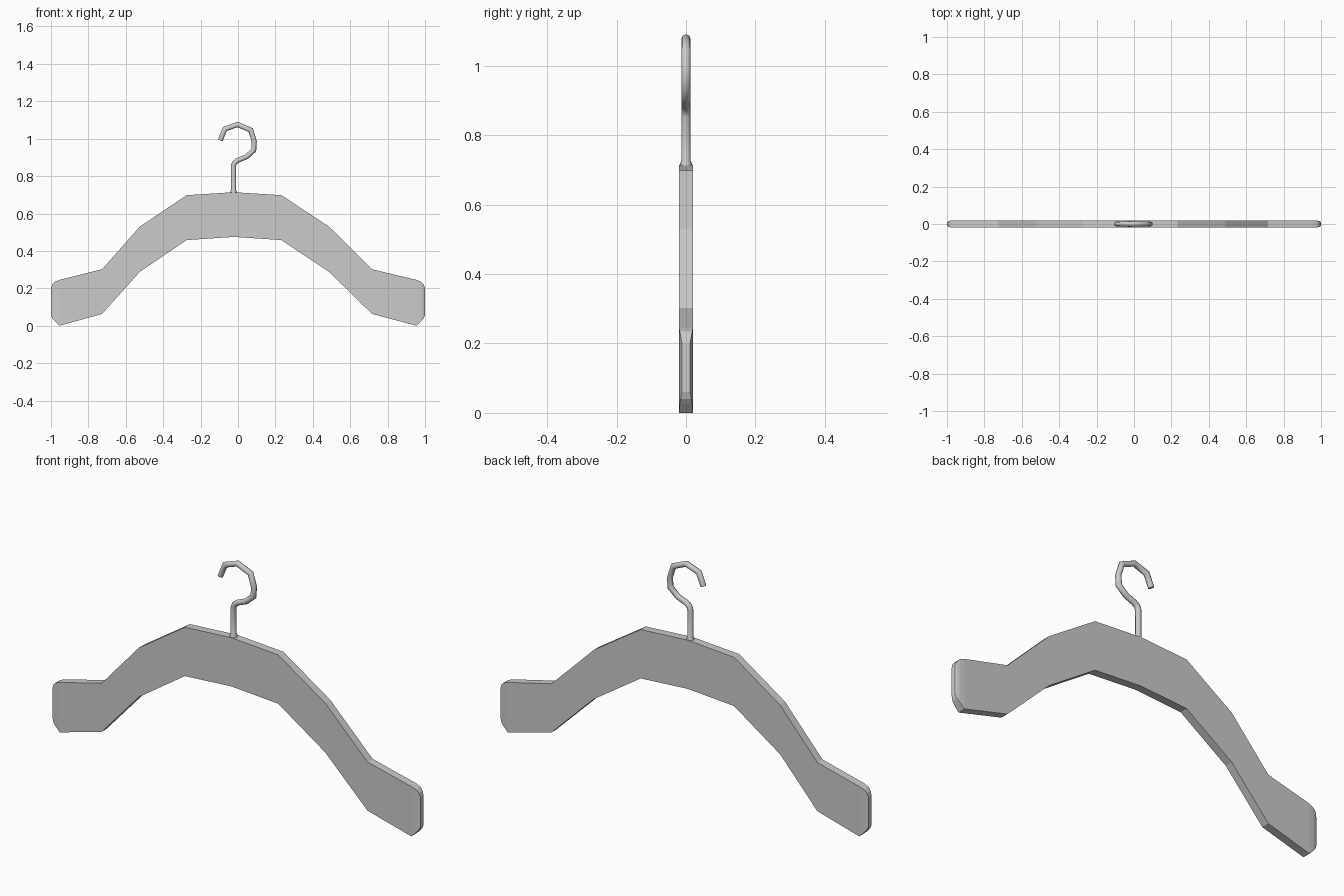
import bpy, bmesh, math
from mathutils import Vector

if "Cube" in bpy.data.objects:
    bpy.data.objects.remove(bpy.data.objects["Cube"])


def loft(name, rings):
    """Skin a list of equal-length vertex rings and cap both ends."""
    bm = bmesh.new()
    loops = [[bm.verts.new(p) for p in ring] for ring in rings]
    n = len(loops[0])
    for a, b in zip(loops, loops[1:]):
        for i in range(n):
            j = (i + 1) % n
            bm.faces.new((a[i], a[j], b[j], b[i]))
    bm.faces.new(loops[0])
    bm.faces.new(loops[-1])
    bmesh.ops.recalc_face_normals(bm, faces=bm.faces)
    mesh = bpy.data.meshes.new(name)
    bm.to_mesh(mesh)
    bm.free()
    ob = bpy.data.objects.new(name, mesh)
    bpy.context.collection.objects.link(ob)
    return ob


# Shoulder bar: stations along x as (x, bottom z, top z, half thickness)
T = 0.02
tip = [(1.0, 0.06, 0.20, 0.011), (0.993, 0.04, 0.22, 0.015),
       (0.98, 0.025, 0.235, 0.018), (0.955, 0.0, 0.245, T)]
arch = [(-0.727, 0.063, 0.302, T), (-0.525, 0.288, 0.53, T),
        (-0.275, 0.458, 0.698, T), (-0.022, 0.475, 0.714, T),
        (0.232, 0.458, 0.698, T), (0.487, 0.288, 0.53, T),
        (0.717, 0.063, 0.302, T)]
stations = [(-x, b, t, h) for x, b, t, h in tip] + arch + tip[::-1]
loft("shoulder_bar", [[(x, -h, b), (x, h, b), (x, h, t), (x, -h, t)]
                      for x, b, t, h in stations])

# Wire hook: path in the xz plane as (x, z, radius), flared where it meets the bar
R = 0.0135
path = [(-0.024, 0.70, 0.019), (-0.024, 0.716, 0.018), (-0.024, 0.726, R),
        (-0.024, 0.855, R), (-0.018, 0.872, R), (0.0, 0.885, R),
        (0.045, 0.903, R), (0.084, 0.938, R), (0.087, 0.985, R),
        (0.068, 1.046, R), (-0.002, 1.076, R), (-0.07, 1.052, R),
        (-0.095, 0.991, R)]
SIDES = 8
pts = [Vector((x, 0, z)) for x, z, r in path]
rings = []
for i, p in enumerate(pts):
    d0 = (p - pts[max(i - 1, 0)]).normalized()
    d1 = (pts[min(i + 1, len(pts) - 1)] - p).normalized()
    tangent = (d0 + d1).normalized()
    side = Vector((tangent.z, 0, -tangent.x))
    mitre = 1 / max(tangent.dot(d1 if d1.length else d0), 0.5)
    r = path[i][2]
    rings.append([p + side * (r * mitre * math.cos(a)) + Vector((0, r * math.sin(a), 0))
                  for a in (math.tau * k / SIDES for k in range(SIDES))])
hook = loft("hook", rings)
bpy.context.view_layer.objects.active = hook
hook.select_set(True)
bpy.ops.object.shade_smooth_by_angle(angle=math.radians(46))
